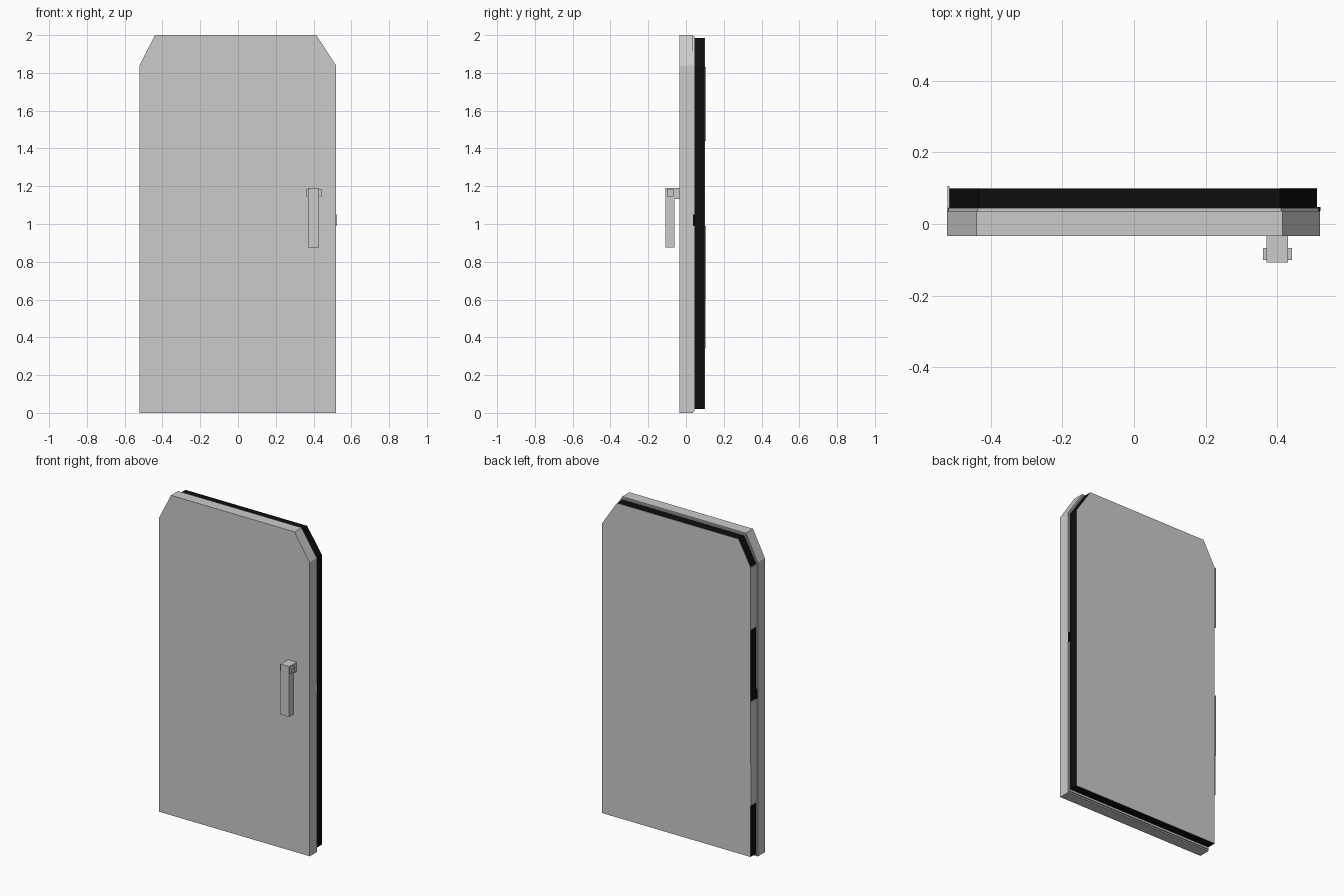
import bpy, bmesh

if "Cube" in bpy.data.objects:
    bpy.data.objects.remove(bpy.data.objects["Cube"])

black = bpy.data.materials.new("black_rubber")
black.diffuse_color = (0.004, 0.004, 0.004, 1)
black.use_nodes = True
black.node_tree.nodes["Principled BSDF"].inputs["Base Color"].default_value = black.diffuse_color


def prism(name, profile, y0, y1, mat=None):
    """Extrude an x-z outline from y0 to y1."""
    bm = bmesh.new()
    front = bm.faces.new([bm.verts.new((x, y0, z)) for x, z in profile])
    out = bmesh.ops.extrude_face_region(bm, geom=[front], use_keep_orig=True)
    verts = [g for g in out["geom"] if isinstance(g, bmesh.types.BMVert)]
    bmesh.ops.translate(bm, vec=(0, y1 - y0, 0), verts=verts)
    bmesh.ops.recalc_face_normals(bm, faces=bm.faces)
    mesh = bpy.data.meshes.new(name)
    bm.to_mesh(mesh)
    bm.free()
    ob = bpy.data.objects.new(name, mesh)
    bpy.context.collection.objects.link(ob)
    if mat:
        mesh.materials.append(mat)
    return ob


def box(name, x0, x1, y0, y1, z0, z1, mat=None):
    return prism(name, [(x0, z0), (x1, z0), (x1, z1), (x0, z1)], y0, y1, mat)


def outline(left, right, bottom, top, inset=0.0):
    """Door outline with clipped upper corners."""
    return [(left, bottom), (right, bottom), (right, 1.838 - inset / 2),
            (0.415 - inset / 2, top), (-0.44 + inset / 2, top), (left, 1.838 - inset / 2)]


# Door leaf, stepped rim, dark seal and the back sheet
prism("door_leaf", outline(-0.522, 0.52, 0, 2), -0.034, 0.036)
prism("rear_rim", outline(-0.518, 0.516, 0.008, 1.992, 0.008), 0.036, 0.044)
inner = outline(-0.516, 0.511, 0.02, 1.985, 0.014)
prism("door_seal", inner, 0.044, 0.098, black)
prism("back_panel", inner, 0.098, 0.1)

# Thin plates along the hinge edge
for i, (z0, z1) in enumerate([(1.44, 1.83), (0.6, 0.99), (0.34, 0.6)]):
    box(f"hinge_plate_{i + 1}", -0.521, -0.515, 0.044, 0.106 if i < 2 else 0.102, z0, z1)

# Small dark stops on both edges
for side in (-1, 1):
    a, b = sorted((side * 0.50, side * 0.521))
    box("edge_stop", a, b, 0.036, 0.048, 0.99, 1.05, black)

# Handle: grip, mount and cross pin
box("handle_grip", 0.37, 0.43, -0.108, -0.062, 0.875, 1.19)
box("handle_mount", 0.37, 0.43, -0.062, -0.034, 1.132, 1.19)
box("handle_pin", 0.36, 0.441, -0.1, -0.067, 1.145, 1.182)
